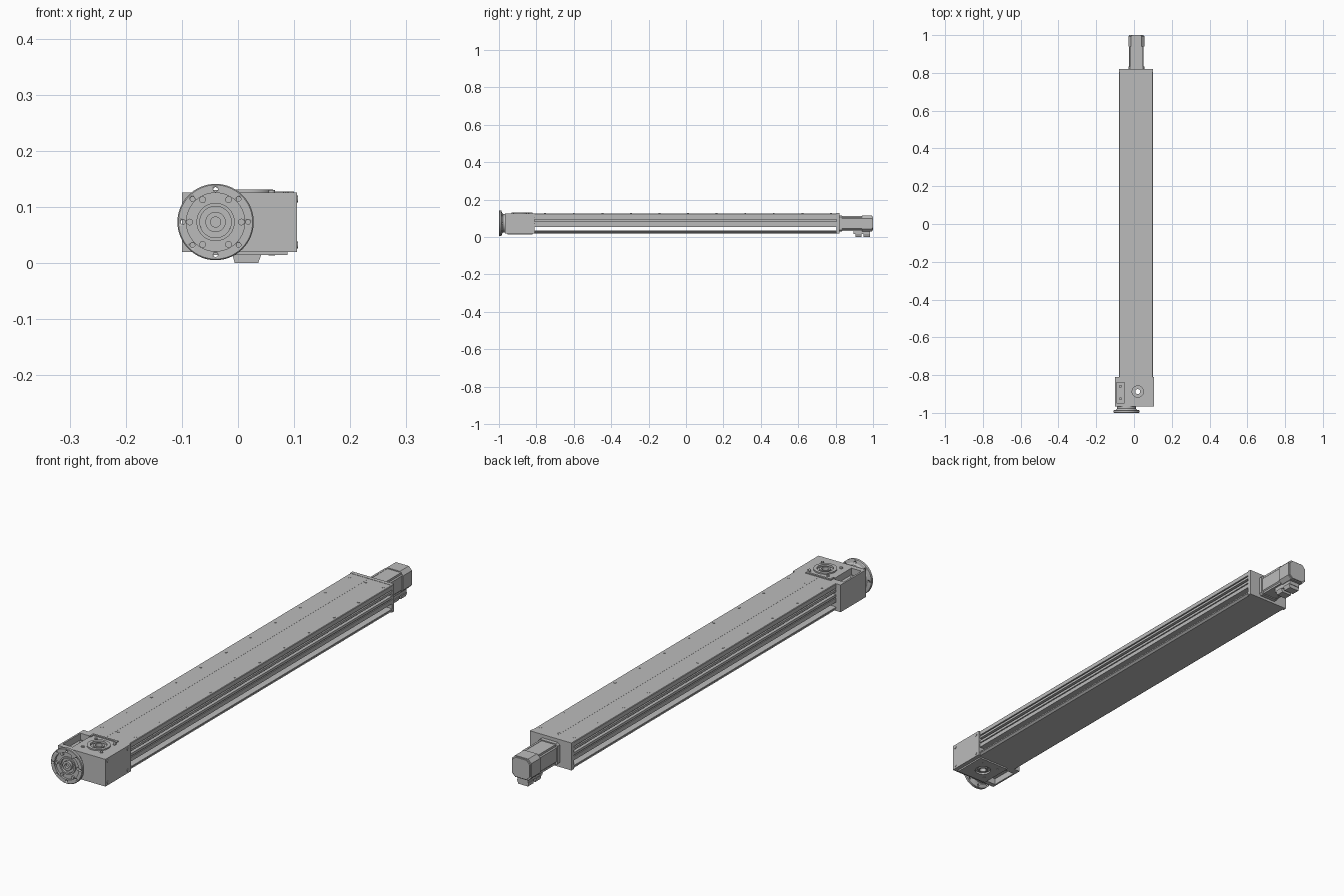
import bpy, bmesh, math
from mathutils import Matrix, Vector

if "Cube" in bpy.data.objects:
    bpy.data.objects.remove(bpy.data.objects["Cube"])

metal = bpy.data.materials.new("brushed grey metal")
metal.use_nodes = True
GREY = (0.5, 0.5, 0.5, 1)
metal.diffuse_color = GREY
metal.node_tree.nodes["Principled BSDF"].inputs["Base Color"].default_value = GREY


def finish(name, bm, smooth=False):
    bmesh.ops.recalc_face_normals(bm, faces=bm.faces)
    mesh = bpy.data.meshes.new(name)
    bm.to_mesh(mesh)
    bm.free()
    mesh.materials.append(metal)
    ob = bpy.data.objects.new(name, mesh)
    bpy.context.collection.objects.link(ob)
    if smooth:
        bpy.ops.object.select_all(action="DESELECT")
        ob.select_set(True)
        bpy.context.view_layer.objects.active = ob
        bpy.ops.object.shade_smooth_by_angle(angle=math.radians(30))
    return ob


def add_box(bm, x, y, z):
    size = Matrix.Diagonal((x[1] - x[0], y[1] - y[0], z[1] - z[0], 1))
    mid = Matrix.Translation((sum(x) / 2, sum(y) / 2, sum(z) / 2))
    bmesh.ops.create_cube(bm, size=1, matrix=mid @ size)


def boxes(name, *specs):
    bm = bmesh.new()
    for spec in specs:
        add_box(bm, *spec)
    return finish(name, bm)


def turn(axis):
    return {"x": Matrix.Rotation(math.pi / 2, 4, "Y"),
            "y": Matrix.Rotation(-math.pi / 2, 4, "X"),
            "z": Matrix.Identity(4)}[axis]


def cylinders(name, centres, r, depth, axis, sides=16):
    bm = bmesh.new()
    for c in centres:
        bmesh.ops.create_cone(bm, cap_ends=True, segments=sides, radius1=r, radius2=r,
                              depth=depth, matrix=Matrix.Translation(c) @ turn(axis))
    return finish(name, bm, True)


def lathe(name, profile, centre, axis, steps=64):
    """Revolve a closed (radius, height) loop around an axis."""
    bm = bmesh.new()
    vs = [bm.verts.new((r, 0, h)) for r, h in profile]
    edges = [bm.edges.new((v, vs[i - 1])) for i, v in enumerate(vs)]
    bmesh.ops.spin(bm, geom=vs + edges, axis=(0, 0, 1), cent=(0, 0, 0),
                   angle=2 * math.pi, steps=steps)
    bmesh.ops.remove_doubles(bm, verts=bm.verts, dist=1e-5)
    bm.transform(Matrix.Translation(centre) @ turn(axis))
    return finish(name, bm, True)


def extrude(name, outline, y0, y1, smooth=False):
    """Extrude an (x, z) outline along y."""
    bm = bmesh.new()
    face = bm.faces.new([bm.verts.new((x, y0, z)) for x, z in outline])
    moved = bmesh.ops.extrude_face_region(bm, geom=[face])["geom"]
    bmesh.ops.translate(bm, vec=(0, y1 - y0, 0),
                        verts=[g for g in moved if isinstance(g, bmesh.types.BMVert)])
    bm.faces.ensure_lookup_table()
    if not face.is_valid or len(bm.faces) < len(outline) + 2:
        bm.faces.new([v for v in bm.verts if abs(v.co.y - y0) < 1e-6][:len(outline)])
    return finish(name, bm, smooth)


def cut(ob, cutter):
    mod = ob.modifiers.new("cut", "BOOLEAN")
    mod.operation, mod.object, mod.solver = "DIFFERENCE", cutter, "EXACT"
    bpy.context.view_layer.objects.active = ob
    bpy.ops.object.modifier_apply(modifier=mod.name)
    bpy.data.objects.remove(cutter)


def chamfered(cx, cz, half, c):
    k = half - c
    pts = [(k, half), (half, k), (half, -k), (k, -half),
           (-k, -half), (-half, -k), (-half, k), (-k, half)]
    return [(cx + a, cz + b) for a, b in pts]


def mirrored(half, cx):
    return [(cx + x, z) for x, z in half] + [(cx - x, z) for x, z in reversed(half)]


def ring(r, n, start=0):
    return [(r * math.cos(start + i * math.tau / n), r * math.sin(start + i * math.tau / n))
            for i in range(n)]


# Long grooved rail and its lower cover strip, separated by a side slot
MID = 0.01
FRONT, BACK = -0.81, 0.82
rail = [(0.008, 0.124), (0.009, 0.126), (0.088, 0.126), (0.09, 0.124), (0.09, 0.108),
        (0.084, 0.108), (0.084, 0.103), (0.09, 0.103), (0.09, 0.094), (0.078, 0.094),
        (0.078, 0.084), (0.09, 0.084), (0.09, 0.074), (0.086, 0.074), (0.086, 0.07),
        (0.09, 0.07), (0.09, 0.054), (0.07, 0.054)]
extrude("rail", mirrored(rail[2:], MID), FRONT, BACK - 0.015)
strip = [(0.082, 0.036), (0.09, 0.034), (0.09, 0.029), (0.086, 0.027), (0.09, 0.025), (0.084, 0.02)]
extrude("lower_cover", mirrored(strip, MID), FRONT, BACK - 0.015)
boxes("rail_top_seam", ((-0.001, 0.001), (FRONT, BACK), (0.125, 0.1264)))
boxes("rail_end_plate", ((MID - 0.09, MID + 0.09), (BACK - 0.015, BACK), (0.02, 0.127)))
rows = [0.775 - 0.1528 * i for i in range(11)]
spots = [(x, y, 0.126) for y in rows for x in (-0.06, 0.085)]
spots += [(MID, rows[0], 0.126), (MID, rows[-1], 0.126)]
cylinders("rail_screws", spots, 0.005, 0.002, "z", 12)

# Motor with a larger rear cap and two plugs underneath
MX, MZ = 0.0125, 0.072
extrude("motor_flange", chamfered(MX, MZ, 0.042, 0.008), BACK, 0.835)
extrude("motor_body", chamfered(MX, MZ, 0.038, 0.011), 0.835, 0.94)
boxes("motor_ribs", *[((MX + s * 0.03 - 0.004, MX + s * 0.03 + 0.004), (0.835, 0.94),
                       (MZ - 0.039, MZ + 0.039)) for s in (-1, 1)])
extrude("motor_rear_cap", chamfered(MX, MZ, 0.042, 0.014), 0.94, 0.995)
extrude("motor_end_cover", chamfered(MX, MZ, 0.038, 0.014), 0.995, 1.0)
boxes("plug_bases", ((-0.008, 0.038), (0.895, 0.985), (0.015, 0.034)))
for i, y in enumerate((0.905, 0.95)):
    extrude("plug_%d" % i, [(-0.01, 0.016), (-0.006, 0), (0.036, 0), (0.042, 0.016)], y, y + 0.033)

# Gearbox housing with a through bore and an open pocket at one side
GX, GY = 0.02, -0.887
G0 = -0.967
housing = boxes("gearbox_housing", ((-0.05, 0.105), (G0, FRONT), (0.02, 0.126)))
cut(housing, cylinders("bore_cutter", [(GX, GY, 0.07)], 0.042, 0.3, "z", 64))
boxes("gearbox_side_frame",
      ((-0.1, -0.05), (G0, -0.948), (0.02, 0.126)),
      ((-0.1, -0.05), (-0.838, FRONT), (0.02, 0.126)),
      ((-0.1, -0.093), (-0.948, -0.838), (0.02, 0.126)),
      ((-0.093, -0.05), (-0.948, -0.838), (0.045, 0.1)))
cylinders("pocket_bolts", [(-0.072, y, 0.102) for y in (-0.925, -0.86)], 0.008, 0.012, "z")

# Hollow hub in the bore, with stepped rings above and below
hub = [(0.013, 0.016), (0.02, 0.016), (0.02, 0.021), (0.03, 0.021), (0.03, 0.014),
       (0.042, 0.014), (0.042, 0.131), (0.03, 0.131), (0.03, 0.123), (0.02, 0.123),
       (0.02, 0.129), (0.013, 0.129)]
lathe("hollow_hub", hub, (GX, GY, 0), "z")
for name, z, depth in (("hub_screws_top", 0.127, 0.006), ("hub_screws_bottom", 0.017, 0.008)):
    cylinders(name, [(GX + a, GY + b, z) for a, b in ring(0.057, 4, math.pi / 4)],
              0.006, depth, "z")
base = boxes("gearbox_bottom_plate", ((-0.046, 0.088), (-0.955, -0.82), (0.014, 0.02)))
cut(base, cylinders("plate_cutter", [(GX, GY, 0.02)], 0.042, 0.1, "z", 64))
boxes("gearbox_top_ledge", ((-0.05, 0.058), (-0.828, -0.82), (0.126, 0.13)),
      ((-0.05, -0.044), (-0.845, -0.82), (0.126, 0.13)),
      ((0.052, 0.058), (-0.845, -0.82), (0.126, 0.13)))
corners = [(y, z) for y in (-0.952, -0.828) for z in (0.032, 0.114)]
cylinders("side_screws", [(0.105, y, z) for y, z in corners], 0.006, 0.004, "x")

# Round output flange, dished at the front, drilled and bolted
FX, FZ = -0.04, 0.073
flange = lathe("output_flange",
               [(0.028, -0.984), (0.028, -0.996), (0.034, -0.996), (0.034, -0.991),
                (0.052, -0.991), (0.052, -1.0), (0.066, -1.0), (0.068, -0.998),
                (0.068, -0.988), (0.066, -0.986), (0.056, -0.984), (0.05, -0.978),
                (0.05, G0), (0.028, G0)], (FX, 0, FZ), "y", 96)
holes = cylinders("hole_cutter", [(FX + a, -0.99, FZ + b) for a, b in ring(0.058, 8)],
                  0.0042, 0.04, "y", 16)
cut(flange, holes)
lathe("output_shaft_hub",
      [(0.009, -0.985), (0.009, -0.998), (0.018, -0.998), (0.018, -0.987),
       (0.028, -0.987), (0.028, G0), (0.009, G0)], (FX, 0, FZ), "y")
cylinders("shaft_core", [(FX, -0.978, FZ)], 0.0095, 0.02, "y", 24)
cylinders("flange_bolts", [(FX + a, -0.993, FZ + b) for a, b in ring(0.046, 6)],
          0.006, 0.008, "y")
